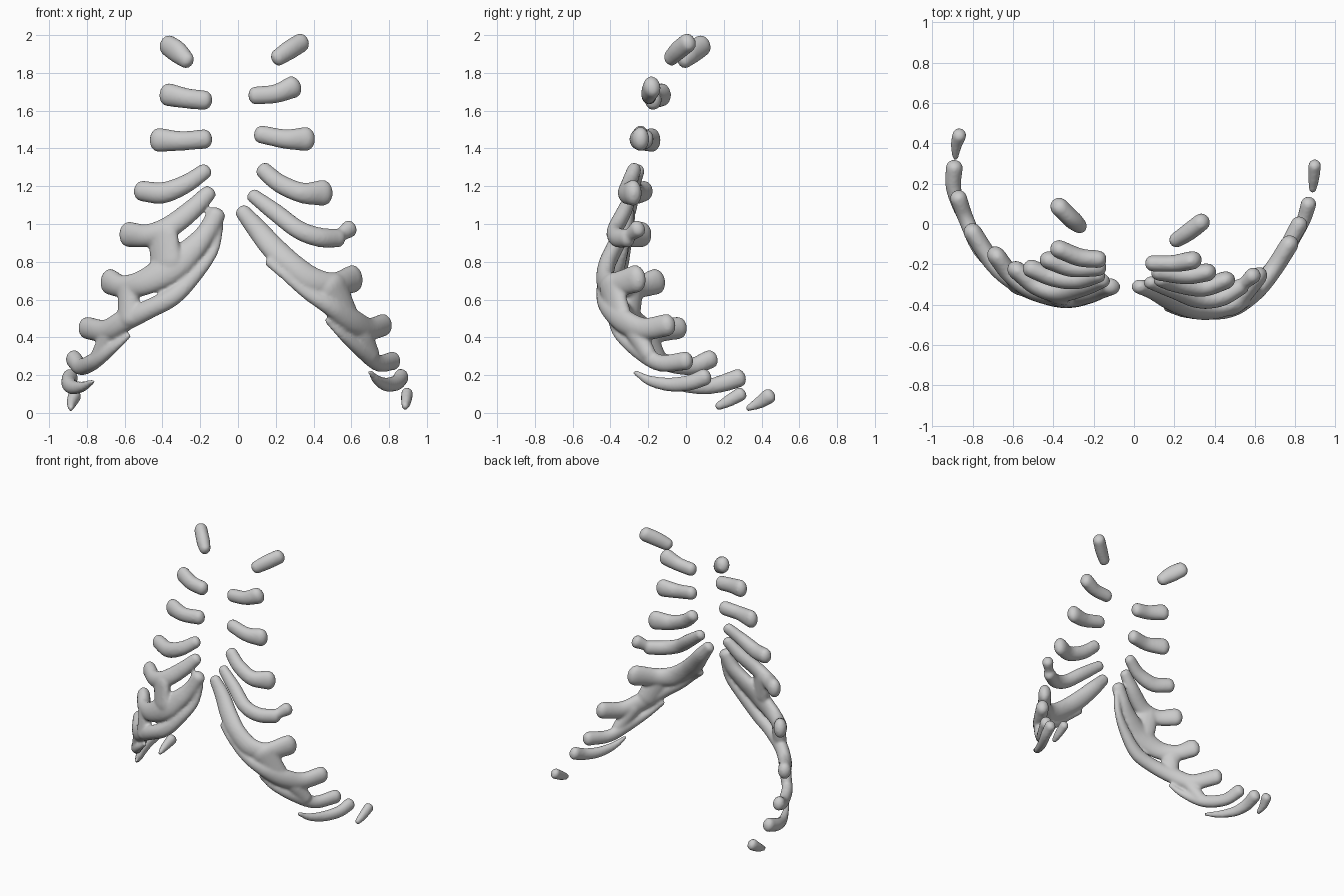
import bpy, bmesh, math
from mathutils import Vector

SIDES = 16


def catmull(a, b, c, d, t):
    return 0.5 * (2 * b + (c - a) * t + (2 * a - 5 * b + 4 * c - d) * t * t
                  + (3 * b - a - 3 * c + d) * t ** 3)


def sample(points, steps=8):
    """Smooth path of (x, y, z, radius)."""
    p = [Vector(q) for q in points]
    p = [2 * p[0] - p[1]] + p + [2 * p[-1] - p[-2]]
    out = []
    for i in range(1, len(p) - 2):
        out += [catmull(p[i - 1], p[i], p[i + 1], p[i + 2], k / steps) for k in range(steps)]
    return out + [p[-2]]


def add_bar(bm, points):
    """Rounded bar: oval section, flattened against the chest wall."""
    path = sample(points)
    pos = [q.to_3d() for q in path]
    n = len(pos)
    rings = []
    for i in range(n):
        tan = (pos[min(i + 1, n - 1)] - pos[max(i - 1, 0)]).normalized()
        r = max(path[i].w, 0.012)
        out = Vector((pos[i].x, pos[i].y - 0.35, 0))
        out = (out - tan * out.dot(tan)).normalized()
        up = tan.cross(out)
        thick = min(r * 0.85, 0.046)
        spots = [(0, 1)]
        if i == 0:
            spots = [(-math.sin(a), math.cos(a)) for a in (1.45, 1.1, 0.75, 0.4)] + spots
        if i == n - 1:
            spots += [(math.sin(a), math.cos(a)) for a in (0.4, 0.75, 1.1, 1.45)]
        for shift, size in spots:
            c = pos[i] + tan * shift * r * 0.75
            rings.append([bm.verts.new(c + size * (up * r * math.cos(t) + out * thick * math.sin(t)))
                          for t in (2 * math.pi * k / SIDES for k in range(SIDES))])
    for a, b in zip(rings, rings[1:]):
        for k in range(SIDES):
            j = (k + 1) % SIDES
            bm.faces.new((a[k], a[j], b[j], b[k]))
    bm.faces.new(rings[0][::-1])
    bm.faces.new(rings[-1])


def cartilage(name, *bars):
    """One piece made of bars fused into a smooth organic surface."""
    bm = bmesh.new()
    for b in bars:
        add_bar(bm, b)
    bmesh.ops.recalc_face_normals(bm, faces=bm.faces)
    mesh = bpy.data.meshes.new(name)
    bm.to_mesh(mesh)
    bm.free()
    ob = bpy.data.objects.new(name, mesh)
    bpy.context.collection.objects.link(ob)
    rm = ob.modifiers.new("fuse", 'REMESH')
    rm.mode = 'VOXEL'
    rm.voxel_size = 0.01
    rm.use_smooth_shade = True
    sm = ob.modifiers.new("soften", 'SMOOTH')
    sm.factor = 0.5
    sm.iterations = 5


# Upper separate cartilages, -x side
cartilage("left_rib_1", [(-.37, .085, 1.945, .058), (-.32, .035, 1.91, .06), (-.27, -.01, 1.865, .045)])
cartilage("left_rib_2", [(-.37, -.125, 1.685, .062), (-.27, -.165, 1.665, .054), (-.175, -.175, 1.655, .052)])
cartilage("left_rib_3", [(-.42, -.18, 1.445, .065), (-.3, -.22, 1.44, .052), (-.175, -.215, 1.45, .052)])
cartilage("left_rib_4", [(-.51, -.22, 1.175, .055), (-.4, -.265, 1.165, .057), (-.28, -.28, 1.21, .05),
                         (-.175, -.255, 1.28, .042)])

# Upper separate cartilages, +x side
cartilage("right_rib_1", [(.21, -.08, 1.88, .045), (.27, -.04, 1.92, .052), (.335, .01, 1.96, .052)])
cartilage("right_rib_2", [(.09, -.195, 1.68, .048), (.2, -.195, 1.69, .05), (.29, -.18, 1.725, .06)])
cartilage("right_rib_3", [(.12, -.24, 1.475, .048), (.25, -.255, 1.45, .052), (.36, -.24, 1.45, .065)])
cartilage("right_rib_4", [(.135, -.275, 1.285, .045), (.22, -.3, 1.215, .05), (.34, -.315, 1.165, .055),
                          (.45, -.28, 1.165, .07)])
cartilage("right_rib_5", [(.08, -.29, 1.15, .038), (.2, -.33, 1.06, .048), (.32, -.375, .97, .05),
                          (.43, -.365, .93, .052), (.53, -.31, .925, .05)],
          [(.54, -.3, .94, .035), (.59, -.255, .975, .048)])

# Fused margin, -x side
cartilage("left_costal_arch",
          [(-.155, -.28, 1.165, .042), (-.25, -.31, 1.07, .055), (-.37, -.34, .98, .06),
           (-.48, -.31, .94, .06), (-.58, -.23, .945, .068)],
          [(-.4, -.34, .95, .09), (-.38, -.36, .8, .09)],
          [(-.115, -.31, 1.05, .05), (-.17, -.325, .95, .055), (-.25, -.35, .86, .07), (-.36, -.365, .77, .085),
           (-.5, -.33, .69, .07), (-.61, -.25, .67, .06), (-.68, -.16, .695, .07)],
          [(-.58, -.28, .66, .065), (-.58, -.3, .5, .065)],
          [(-.1, -.31, .99, .025), (-.13, -.33, .86, .028), (-.22, -.36, .74, .04), (-.34, -.375, .62, .05),
           (-.47, -.345, .55, .052), (-.6, -.28, .49, .06), (-.7, -.19, .435, .06), (-.8, -.04, .45, .06)],
          [(-.68, -.21, .43, .05), (-.74, -.15, .3, .045)],
          [(-.58, -.29, .41, .016), (-.66, -.24, .345, .028), (-.76, -.13, .275, .045),
           (-.83, .02, .245, .046), (-.87, .13, .285, .05)])
cartilage("left_rib_9", [(-.77, -.12, .165, .014), (-.82, -.02, .14, .028), (-.87, .09, .135, .038),
                         (-.895, .19, .155, .046), (-.89, .28, .185, .05)])
cartilage("left_rib_10", [(-.885, .33, .025, .018), (-.88, .39, .055, .033), (-.865, .44, .09, .042)])

# Fused margin, +x side
cartilage("right_costal_arch",
          [(.025, -.31, 1.065, .042), (.1, -.33, .975, .055), (.19, -.38, .87, .065), (.29, -.42, .78, .065),
           (.4, -.425, .7, .07), (.51, -.38, .68, .065), (.61, -.265, .71, .075)],
          [(.17, -.41, .8, .03), (.25, -.44, .73, .028), (.36, -.445, .64, .035), (.48, -.42, .57, .05),
           (.6, -.335, .49, .065), (.69, -.225, .445, .06), (.77, -.1, .465, .06)],
          [(.5, -.4, .67, .085), (.57, -.35, .52, .075)],
          [(.64, -.28, .45, .06), (.71, -.2, .31, .045)],
          [(.475, -.4, .49, .018), (.55, -.36, .415, .026), (.65, -.26, .335, .042),
           (.74, -.14, .265, .045), (.82, .0, .275, .05)])
cartilage("right_rib_9", [(.7, -.27, .215, .014), (.74, -.19, .17, .028), (.79, -.08, .15, .038),
                          (.84, .02, .16, .042), (.865, .1, .19, .046)])
cartilage("right_rib_10", [(.885, .17, .035, .022), (.89, .22, .06, .032), (.895, .29, .1, .038)])
